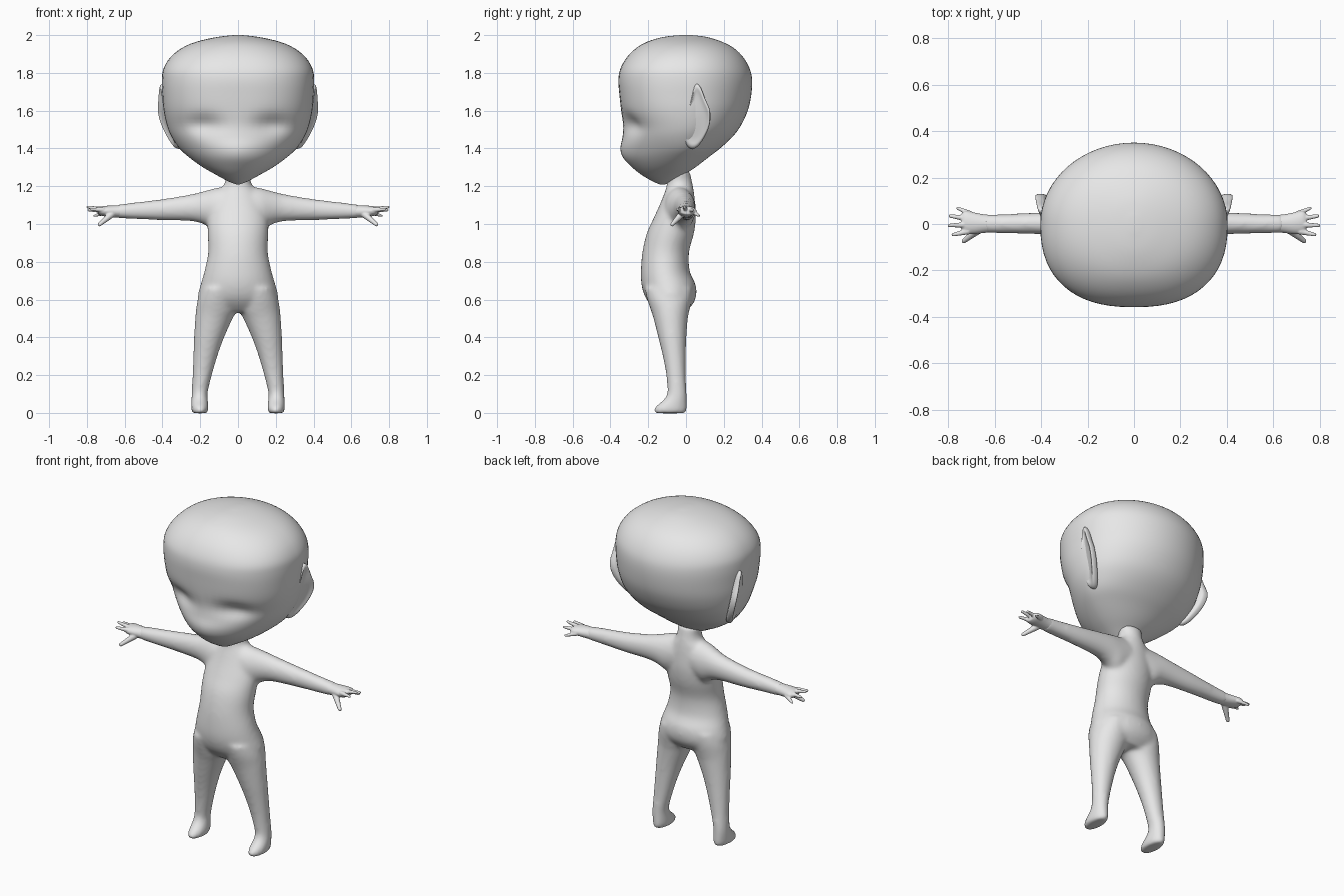
import bpy, bmesh, math
from mathutils import Vector, Matrix

skin = bpy.data.materials.new("plain_grey")
skin.diffuse_color = (0.8, 0.8, 0.8, 1)


def finish(name, bm):
    bmesh.ops.recalc_face_normals(bm, faces=bm.faces[:])
    for f in bm.faces:
        f.smooth = True
    me = bpy.data.meshes.new(name)
    bm.to_mesh(me)
    bm.free()
    me.materials.append(skin)
    ob = bpy.data.objects.new(name, me)
    bpy.context.collection.objects.link(ob)
    return ob


def spline(rows, steps):
    """Catmull-Rom interpolation between section rows."""
    out = []
    for i in range(len(rows) - 1):
        a, b, c, d = (rows[max(i - 1, 0)], rows[i], rows[i + 1],
                      rows[min(i + 2, len(rows) - 1)])
        for k in range(steps):
            t = k / steps
            out.append([0.5 * (2 * q + (r - p) * t + (2 * p - 5 * q + 4 * r - s) * t * t
                               + (3 * q - p - 3 * r + s) * t ** 3)
                        for p, q, r, s in zip(a, b, c, d)])
    return out + [list(rows[-1])]


def loft(bm, rows, place, segs=32, steps=4):
    """Rows: position, u min, u max, v min, v max, [v of widest point, front power]."""
    rings = []
    for row in spline(rows, steps):
        t, u0, u1, v0, v1 = row[:5]
        vc, n = row[5:] if len(row) > 5 else ((v0 + v1) / 2, 2)
        ring = []
        for k in range(segs):
            a = 2 * math.pi * k / segs
            c, s = math.cos(a), math.sin(a)
            e = 2 / n if s < 0 else 1
            u = (u0 + u1) / 2 + (u1 - u0) / 2 * math.copysign(abs(c) ** e, c)
            v = vc + ((v1 - vc) if s > 0 else (v0 - vc)) * abs(s) ** e
            ring.append(bm.verts.new(place(t, u, v)))
        rings.append(ring)
    for a, b in zip(rings, rings[1:]):
        for k in range(segs):
            j = (k + 1) % segs
            bm.faces.new((a[k], a[j], b[j], b[k]))
    bm.faces.new(rings[0])
    bm.faces.new(rings[-1])


def fuse(ob, voxel, iterations):
    m = ob.modifiers.new("fuse", 'REMESH')
    m.mode = 'VOXEL'
    m.voxel_size = voxel
    m.use_smooth_shade = True
    s = ob.modifiers.new("soften", 'SMOOTH')
    s.factor = 0.5
    s.iterations = iterations


# Head: z, half width, front y, back y, y of widest point, front power
head_rows = [
    (2.0, .02, -.03, .03, 0, 2), (1.99, .11, -.12, .11, 0, 2),
    (1.965, .22, -.205, .19, 0, 2.1), (1.93, .30, -.265, .255, 0, 2.2),
    (1.88, .36, -.315, .305, 0, 2.3), (1.82, .395, -.348, .338, 0, 2.4),
    (1.76, .403, -.358, .35, 0, 2.4), (1.68, .40, -.352, .345, 0, 2.4),
    (1.60, .393, -.343, .327, 0, 2.3), (1.52, .375, -.333, .29, 0, 2.1),
    (1.46, .35, -.336, .245, -.01, 1.95), (1.40, .31, -.347, .18, -.02, 1.8),
    (1.35, .255, -.332, .115, -.05, 1.8), (1.30, .185, -.285, .05, -.08, 1.9),
    (1.26, .115, -.235, -.01, -.10, 2), (1.225, .05, -.175, -.06, -.12, 2),
    (1.21, .01, -.14, -.11, -.125, 2)]
bm = bmesh.new()
loft(bm, [(z, -w, w, f, b, c, n) for z, w, f, b, c, n in head_rows],
     lambda t, u, v: (u, v, t), segs=64)
# Eye sockets
for v in bm.verts:
    x, y, z = v.co
    if y < -.05:
        v.co.y += .035 * math.exp(-((abs(x) - .18) / .09) ** 2 - ((z - 1.525) / .05) ** 2)
finish("head", bm)

# Ears: outline in the side plane, leaning outward to the rear
outline = [(.05, 1.755), (.08, 1.73), (.10, 1.66), (.135, 1.60), (.128, 1.52), (.095, 1.45),
           (.055, 1.395), (.015, 1.395), (-.015, 1.44), (-.018, 1.52), (.015, 1.62), (.035, 1.70)]
base = [(1.38, .312), (1.5, .362), (1.6, .388), (1.76, .395)]


def ear_x(y, z):
    for (z0, x0), (z1, x1) in zip(base, base[1:]):
        if z <= z1:
            break
    return x0 + (x1 - x0) * (z - z0) / (z1 - z0) + .32 * max(y, 0)


for side, s in (("right", 1), ("left", -1)):
    bm = bmesh.new()
    cy, cz = .055, 1.56
    rings = []
    for scale, dx in ((.9, -.045), (1, -.03), (1, -.004), (.88, .004), (.72, -.010), (.3, -.014)):
        ring = []
        for y, z in outline:
            y, z = cy + (y - cy) * scale, cz + (z - cz) * scale
            ring.append(bm.verts.new((s * (ear_x(y, z) + dx), y, z)))
        rings.append(ring)
    for a, b in zip(rings, rings[1:]):
        for k in range(len(a)):
            j = (k + 1) % len(a)
            bm.faces.new((a[k], a[j], b[j], b[k]))
    bm.faces.new(rings[0])
    bm.faces.new(rings[-1])
    ob = finish(side + "_ear", bm)
    ob.modifiers.new("round", 'SUBSURF').levels = 2
    ob.modifiers["round"].render_levels = 2

# Body: torso with neck, arms and legs fused into one skin
torso = [
    (1.28, .075, -.10, .02), (1.235, .066, -.10, .03), (1.20, .078, -.103, .037),
    (1.17, .105, -.112, .042), (1.10, .14, -.14, .049), (1.03, .16, -.172, .052),
    (.95, .161, -.208, .042), (.85, .158, -.231, .016), (.75, .178, -.239, .02),
    (.68, .198, -.236, .051), (.62, .213, -.219, .054), (.575, .20, -.19, .036),
    (.535, .15, -.15, 0)]
arm = [
    (.05, .98, 1.20, -.12, .045), (.12, .965, 1.19, -.11, .05), (.18, .998, 1.174, -.085, .052),
    (.25, 1.015, 1.157, -.062, .052), (.40, 1.020, 1.132, -.045, .050),
    (.55, 1.026, 1.114, -.041, .043), (.645, 1.031, 1.102, -.039, .042)]
leg = [
    (.66, .01, .195, -.22, .035), (.60, .005, .214, -.205, .03), (.54, .008, .223, -.185, .018),
    (.50, .028, .227, -.172, .010), (.40, .073, .233, -.147, .002), (.30, .109, .237, -.123, -.001),
    (.20, .138, .241, -.105, -.001), (.11, .160, .245, -.099, .003), (.07, .160, .247, -.118, .004),
    (.035, .156, .248, -.160, .005), (.012, .157, .247, -.172, .004), (-.002, .165, .24, -.164, -.003)]
bm = bmesh.new()
loft(bm, [(z, -w, w, f, b) for z, w, f, b in torso], lambda t, u, v: (u, v, t))
for s in (1, -1):
    loft(bm, arm, lambda t, u, v: (s * t, v, u))
    loft(bm, leg, lambda t, u, v: (s * u, v, t))
fuse(finish("body", bm), .011, 10)

# Hands: flat palm, four fingers and a thumb
palm = [(.58, 1.034, 1.102, -.034, .037), (.64, 1.034, 1.099, -.038, .041),
        (.69, 1.038, 1.097, -.044, .050), (.725, 1.044, 1.093, -.042, .056),
        (.742, 1.052, 1.086, -.030, .045)]
fingers = [((.67, -.025, 1.05), (.732, -.073, .998), .019),
           ((.715, -.032, 1.075), (.778, -.046, 1.078), .014),
           ((.72, -.004, 1.078), (.795, -.006, 1.090), .014),
           ((.72, .024, 1.072), (.790, .034, 1.074), .014),
           ((.705, .044, 1.06), (.758, .068, 1.044), .013)]
for side, s in (("right", 1), ("left", -1)):
    bm = bmesh.new()
    loft(bm, palm, lambda t, u, v: (s * t, v, u))
    for a, b, r in fingers:
        for k in range(13):
            p = Vector(a).lerp(Vector(b), k / 12)
            p.x *= s
            bmesh.ops.create_icosphere(bm, subdivisions=2, radius=r * (1 - .035 * k),
                                       matrix=Matrix.Translation(p))
    fuse(finish(side + "_hand", bm), .004, 4)
